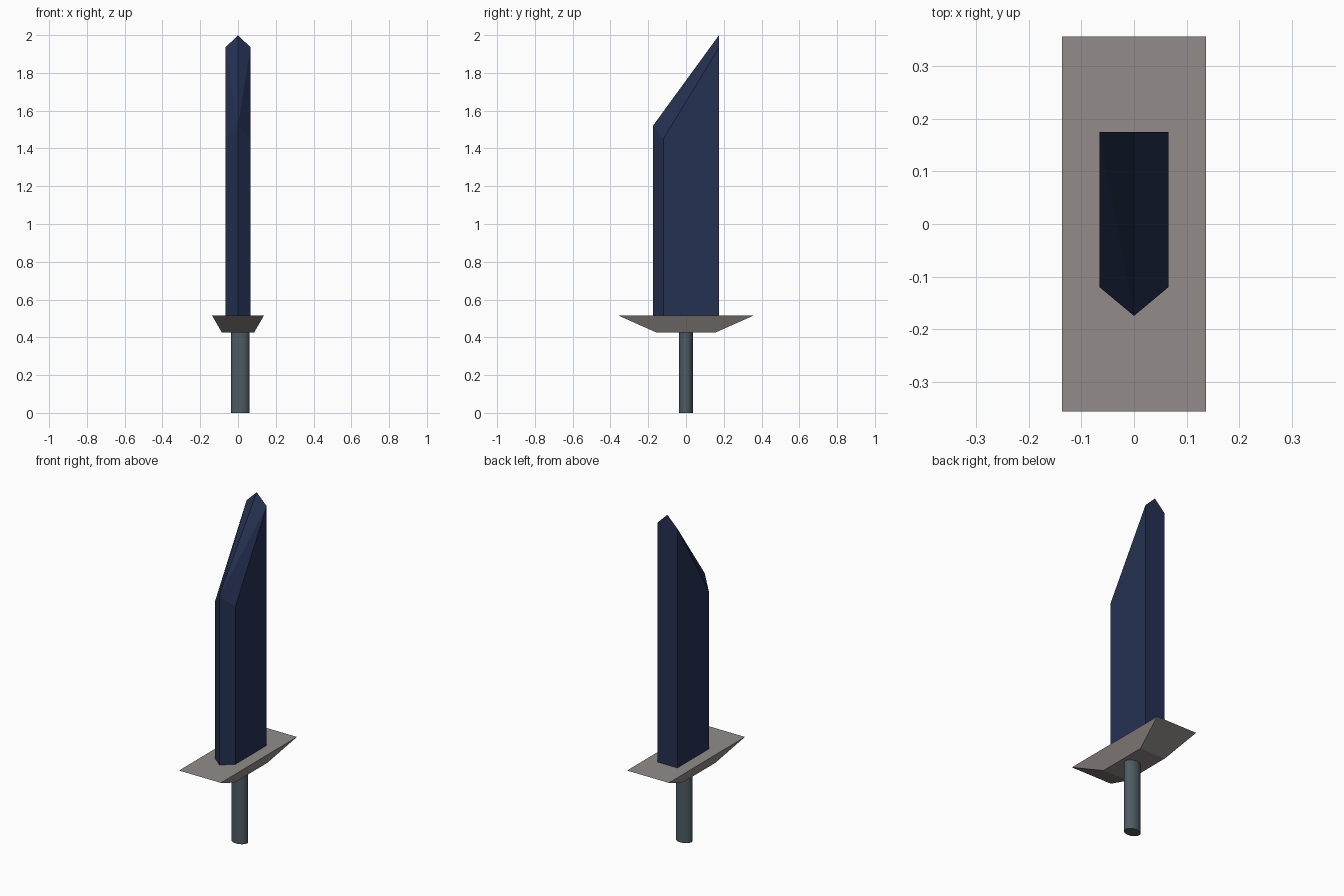
import bpy, bmesh

if "Cube" in bpy.data.objects:
    bpy.data.objects.remove(bpy.data.objects["Cube"])


def srgb(*rgb):
    return [((c / 255 + 0.055) / 1.055) ** 2.4 for c in rgb] + [1.0]


def material(name, color):
    m = bpy.data.materials.new(name)
    m.diffuse_color = color
    m.use_nodes = True
    m.node_tree.nodes["Principled BSDF"].inputs["Base Color"].default_value = m.diffuse_color
    return m


def loft(name, bottom, top, mat):
    """Solid between two matching outlines."""
    bm = bmesh.new()
    lo = [bm.verts.new(p) for p in bottom]
    hi = [bm.verts.new(p) for p in top]
    n = len(lo)
    for i in range(n):
        j = (i + 1) % n
        bm.faces.new((lo[i], lo[j], hi[j], hi[i]))
    bm.faces.new(lo[::-1])
    return bm, hi, name, mat


def finish(bm, name, mat):
    bmesh.ops.recalc_face_normals(bm, faces=bm.faces)
    mesh = bpy.data.meshes.new(name)
    bm.to_mesh(mesh)
    bm.free()
    mesh.materials.append(mat)
    ob = bpy.data.objects.new(name, mesh)
    bpy.context.collection.objects.link(ob)
    return ob


navy = material("navy steel", srgb(37, 49, 82))
grey = material("warm grey metal", srgb(146, 140, 137))
slate = material("slate grip", srgb(78, 92, 99))

# Blade: bevelled front edge, slanted ridged top
w, back, shoulder, edge = 0.066, 0.175, -0.12, -0.175
outline = [(0, edge, 1.52), (w, shoulder, 1.45), (w, back, 1.935),
           (0, back, 2.0), (-w, back, 1.935), (-w, shoulder, 1.45)]
bm, hi, name, mat = loft("blade", [(x, y, 0.51) for x, y, z in outline], outline, navy)
for a, b, c in ((0, 1, 2), (0, 2, 3), (0, 3, 4), (0, 4, 5)):
    bm.faces.new((hi[a], hi[b], hi[c]))
finish(bm, name, mat)

# Guard: rectangular block tapering downward
def rect(x, y, z):
    return [(-x, -y, z), (x, -y, z), (x, y, z), (-x, y, z)]

bm, hi, name, mat = loft("guard", rect(0.085, 0.155, 0.425), rect(0.137, 0.357, 0.515), grey)
bm.faces.new(hi)
finish(bm, name, mat)

# Grip: oval cylinder, slightly off centre
bpy.ops.mesh.primitive_cylinder_add(vertices=32, radius=1, depth=0.43, location=(0.012, 0, 0.215))
grip = bpy.context.object
grip.name = "grip"
grip.scale = (0.049, 0.037, 1)
bpy.ops.object.transform_apply(location=False, rotation=False, scale=True)
grip.data.materials.append(slate)
bpy.ops.object.shade_smooth_by_angle()
